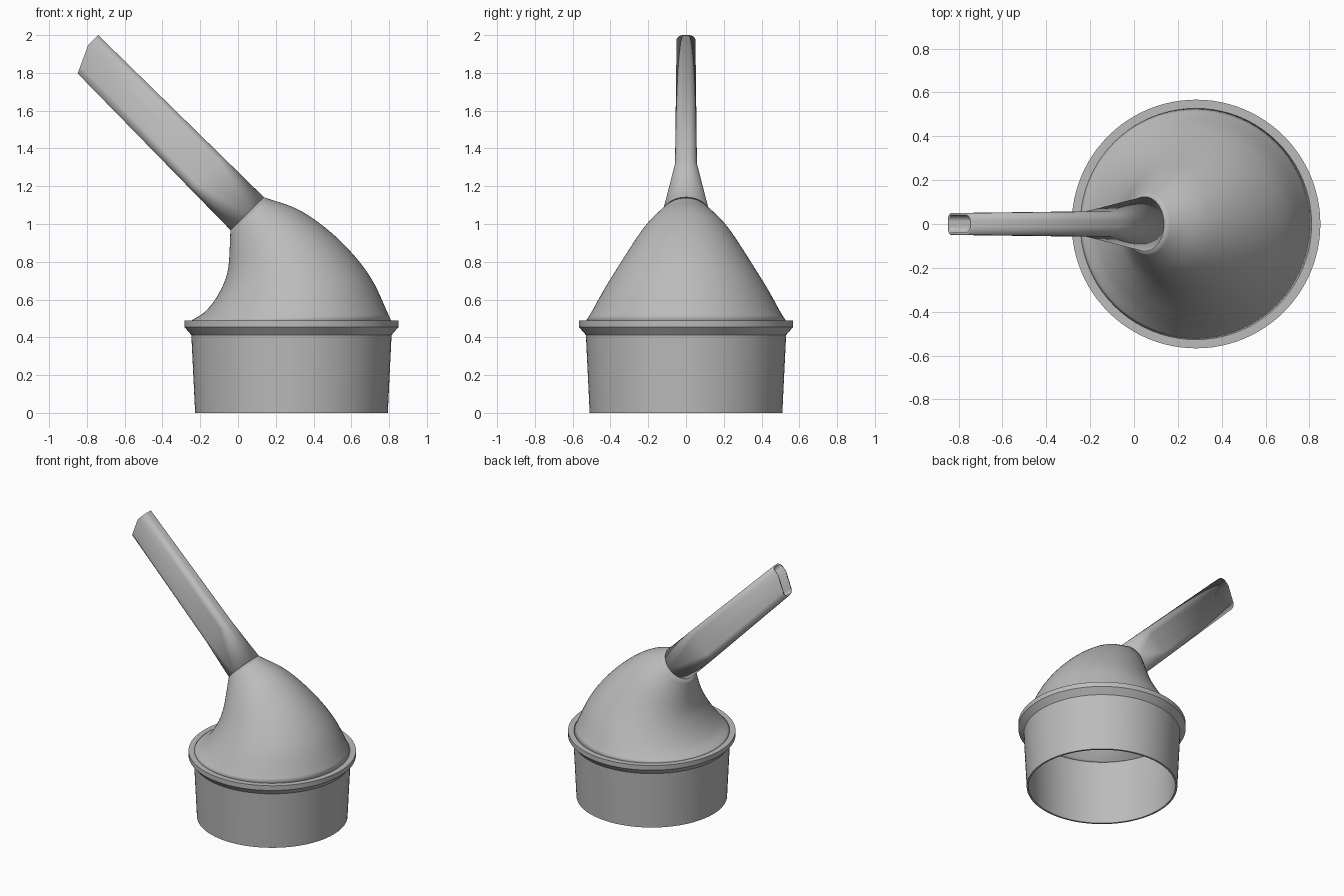
import bpy, bmesh, math
from mathutils import Vector

cube = bpy.data.objects.get("Cube")
if cube:
    bpy.data.objects.remove(cube, do_unlink=True)

grey = bpy.data.materials.new("plain grey")
grey.use_nodes = True
COLOUR = (0.5, 0.5, 0.5, 1)
grey.diffuse_color = COLOUR
grey.node_tree.nodes["Principled BSDF"].inputs["Base Color"].default_value = COLOUR

CENTRE_X = 0.283
QUARTER = 20      # segments in each quarter of a section


def finish(name, rings, closed=False):
    """Skin a list of rings, running upward and counterclockwise."""
    bm = bmesh.new()
    loops = [[bm.verts.new(p) for p in ring] for ring in rings]
    pairs = list(zip(loops, loops[1:]))
    if closed:
        pairs.append((loops[-1], loops[0]))
    for a, b in pairs:
        n = len(a)
        for i in range(n):
            j = (i + 1) % n
            bm.faces.new((a[i], a[j], b[j], b[i]))
    bmesh.ops.remove_doubles(bm, verts=bm.verts, dist=1e-5)
    mesh = bpy.data.meshes.new(name)
    bm.to_mesh(mesh)
    bm.free()
    mesh.materials.append(grey)
    obj = bpy.data.objects.new(name, mesh)
    bpy.context.collection.objects.link(obj)
    bpy.ops.object.select_all(action='DESELECT')
    obj.select_set(True)
    bpy.context.view_layer.objects.active = obj
    bpy.ops.object.shade_smooth_by_angle(angle=math.radians(28))
    return obj


def section(low, high, width=None, radius=None, kink=0, cut=0):
    """Rounded rectangle spanning two points of the xz plane; a circle by default."""
    low, high = Vector((low[0], 0, low[1])), Vector((high[0], 0, high[1]))
    mid, half = (low + high) / 2, (high - low).length / 2
    u = (high - low).normalized()
    v = Vector((0, 1, 0))
    axis = u.cross(v)
    width, radius = width or half, radius or half
    flat = []
    for q, (su, sv) in enumerate(((1, 1), (-1, 1), (-1, -1), (1, -1))):
        for i in range(QUARTER + 1):
            a = (q + i / QUARTER) * math.pi / 2
            flat.append((su * (half - radius) + radius * math.cos(a),
                         sv * (width - radius) + radius * math.sin(a)))
        if q in (0, 2):     # extra point on each flat side, where the tip bends
            flat.append((kink, sv * width))
    return [mid + u * s + v * t - axis * cut * max(0, kink - s) for s, t in flat]


def smooth_path(points, steps):
    """Catmull-Rom curve through the points."""
    pts = [Vector(p) for p in points]
    pts = [2 * pts[0] - pts[1]] + pts + [2 * pts[-1] - pts[-2]]
    out = []
    for a, b, c, d in zip(pts, pts[1:], pts[2:], pts[3:]):
        for k in range(steps):
            t = k / steps
            out.append(0.5 * (2 * b + (c - a) * t + (2 * a - 5 * b + 4 * c - d) * t ** 2
                              + (3 * b - a - 3 * c + d) * t ** 3))
    return out + [pts[-2]]


def add_wall(obj):
    wall = obj.modifiers.new("wall", 'SOLIDIFY')
    wall.thickness = 0.012
    wall.offset = -1


# Collar: tapered sleeve with a chamfered flange, open below
profile = [(0.51, 0), (0.53, 0.412), (0.567, 0.455), (0.567, 0.49),
           (0.515, 0.49), (0.515, 0.412), (0.497, 0)]
finish("collar", [[(CENTRE_X + r * math.cos(a), r * math.sin(a), z)
                   for a in (math.tau * i / 96 for i in range(96))]
                  for r, z in profile], closed=True)

# Hood: circular sections swinging from the collar to the neck
NECK_LOW, NECK_HIGH = Vector((-0.04, 0.968)), Vector((0.137, 1.142))
inner = [(-0.245, 0.49), (-0.17, 0.54), (-0.10, 0.635), (-0.053, 0.76), NECK_LOW]
outer = [(0.81, 0.49), (0.70, 0.72), (0.537, 0.915), (0.337, 1.067), NECK_HIGH]
hood = finish("hood", [section(a, b) for a, b in
                       zip(smooth_path(inner, 7), smooth_path(outer, 7))])
add_wall(hood)

# Spout: round neck flattening into a narrow tube with a bent tip cut
TIP_LOW, TIP_HIGH = Vector((-0.897, 1.846)), Vector((-0.74, 2.0))
T = 0.24
spout = finish("spout", [
    section(NECK_LOW, NECK_HIGH),
    section(NECK_LOW.lerp(TIP_LOW, T), NECK_HIGH.lerp(TIP_HIGH, T), 0.058, 0.045),
    section(TIP_LOW, TIP_HIGH, 0.05, 0.038, kink=0.036, cut=0.47)])
add_wall(spout)
